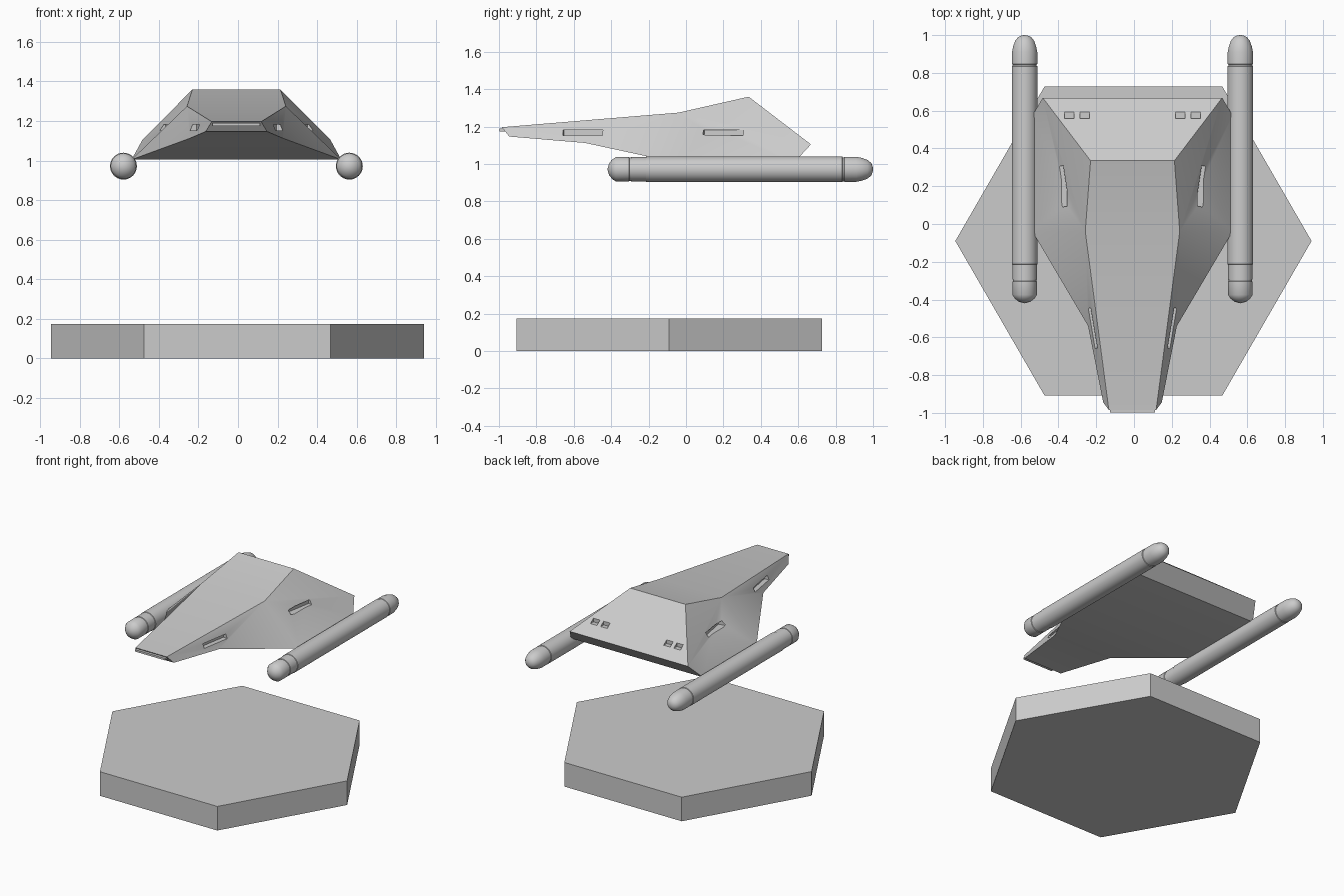
import bpy, bmesh, math
from mathutils import Vector, Matrix

if "Cube" in bpy.data.objects:
    bpy.data.objects.remove(bpy.data.objects["Cube"])

CX = -0.008  # ship centreline

grey = bpy.data.materials.new("light grey")
grey.diffuse_color = (0.6, 0.6, 0.6, 1)
grey.use_nodes = True
grey.node_tree.nodes["Principled BSDF"].inputs["Base Color"].default_value = grey.diffuse_color


def make(name, bm, smooth=None):
    bmesh.ops.recalc_face_normals(bm, faces=bm.faces)
    me = bpy.data.meshes.new(name)
    bm.to_mesh(me)
    bm.free()
    ob = bpy.data.objects.new(name, me)
    bpy.context.collection.objects.link(ob)
    me.materials.append(grey)
    if smooth:
        shade(ob, smooth)
    return ob


def shade(ob, angle):
    bpy.ops.object.select_all(action='DESELECT')
    ob.select_set(True)
    bpy.context.view_layer.objects.active = ob
    bpy.ops.object.shade_smooth_by_angle(angle=math.radians(angle))


def add_box(bm, centre, size, rot=Matrix()):
    m = Matrix.Translation(centre) @ rot @ Matrix.Diagonal((*size, 1))
    bmesh.ops.create_cube(bm, size=1, matrix=m)


# Hexagonal stand
bm = bmesh.new()
bmesh.ops.create_cone(bm, cap_ends=True, segments=6, radius1=0.943, radius2=0.943, depth=0.175,
                      matrix=Matrix.Translation((-0.003, -0.09, 0.0875)) @ Matrix.Rotation(math.pi / 2, 4, 'Z'))
# turn so that two corners lie on the x axis
if max(v.co.x for v in bm.verts) < 0.9:
    bmesh.ops.rotate(bm, cent=(-0.003, -0.09, 0), matrix=Matrix.Rotation(math.pi / 6, 3, 'Z'), verts=bm.verts)
make("hex_stand", bm)

# Hull: top and bottom edge points of one side, mirrored across the centreline
top = [(0.125, -0.985, 1.197), (0.25, -0.04, 1.275), (0.222, 0.335, 1.36), (0.475, 0.668, 1.105)]
bot = [(0.155, -0.945, 1.147), (0.235, -0.54, 1.113), (0.53, -0.04, 1.005), (0.53, 0.575, 1.005)]
bm = bmesh.new()
V = {}
for s in (1, -1):
    for i in range(4):
        V[s, 't', i] = bm.verts.new((CX + s * top[i][0], *top[i][1:]))
        V[s, 'b', i] = bm.verts.new((CX + s * bot[i][0], *bot[i][1:]))
    # side skin
    for tri in ("t0 b0 b1", "t0 b1 t1", "t1 b1 b2", "t1 b2 b3", "t1 b3 t3", "t1 t3 t2"):
        bm.faces.new([V[s, k[0], int(k[1])] for k in tri.split()])
# panels that run across the hull
for k in "tb":
    for i in range(3):
        bm.faces.new([V[1, k, i], V[1, k, i + 1], V[-1, k, i + 1], V[-1, k, i]])
for i in (0, 3):
    bm.faces.new([V[1, 't', i], V[1, 'b', i], V[-1, 'b', i], V[-1, 't', i]])
hull = make("hull", bm)

# Window recesses
bm = bmesh.new()
for s in (1, -1):
    turn = Matrix.Rotation(s * math.radians(-10), 4, 'Z')
    add_box(bm, (CX + s * 0.365, 0.2, 1.168), (0.05, 0.215, 0.03), turn)
    add_box(bm, (CX + s * 0.2, -0.55, 1.168), (0.035, 0.215, 0.03), turn)
    for x in (0.253, 0.335):
        add_box(bm, (CX + s * x, 0.578, 1.178), (0.052, 0.04, 0.03))
cutter = make("window_cutter", bm)
cutter.hide_render = True
mod = hull.modifiers.new("windows", 'BOOLEAN')
mod.operation = 'DIFFERENCE'
mod.solver = 'EXACT'
mod.object = cutter
bpy.context.view_layer.objects.active = hull
bpy.ops.object.modifier_apply(modifier=mod.name)
bpy.data.objects.remove(cutter)
shade(hull, 30)

# Nose visor bar
bm = bmesh.new()
add_box(bm, (CX, -0.98, 1.182), (0.24, 0.036, 0.014))
make("nose_visor", bm)

# Engine tubes: lathe profile (radius, y)
profile = [(0, -0.42), (0.03, -0.412), (0.052, -0.395), (0.065, -0.375), (0.065, -0.305),
           (0.062, -0.303), (0.062, -0.295), (0.065, -0.293), (0.065, -0.215), (0.068, -0.213),
           (0.068, 0.835), (0.064, 0.837), (0.064, 0.845), (0.067, 0.847), (0.067, 0.91),
           (0.061, 0.94), (0.05, 0.97), (0.034, 0.99), (0.016, 0.998), (0, 1.0)]
for s, side in ((1, "right"), (-1, "left")):
    bm = bmesh.new()
    c = Vector((CX + s * 0.571, 0, 0.972))
    pts = [bm.verts.new(c + Vector((r, y, 0))) for r, y in profile]
    edges = [bm.edges.new(p) for p in zip(pts, pts[1:])]
    bmesh.ops.spin(bm, geom=pts + edges, cent=c, axis=(0, 1, 0), angle=2 * math.pi, steps=32)
    bmesh.ops.remove_doubles(bm, verts=bm.verts, dist=0.0005)
    make(side + "_engine_tube", bm, 35)
